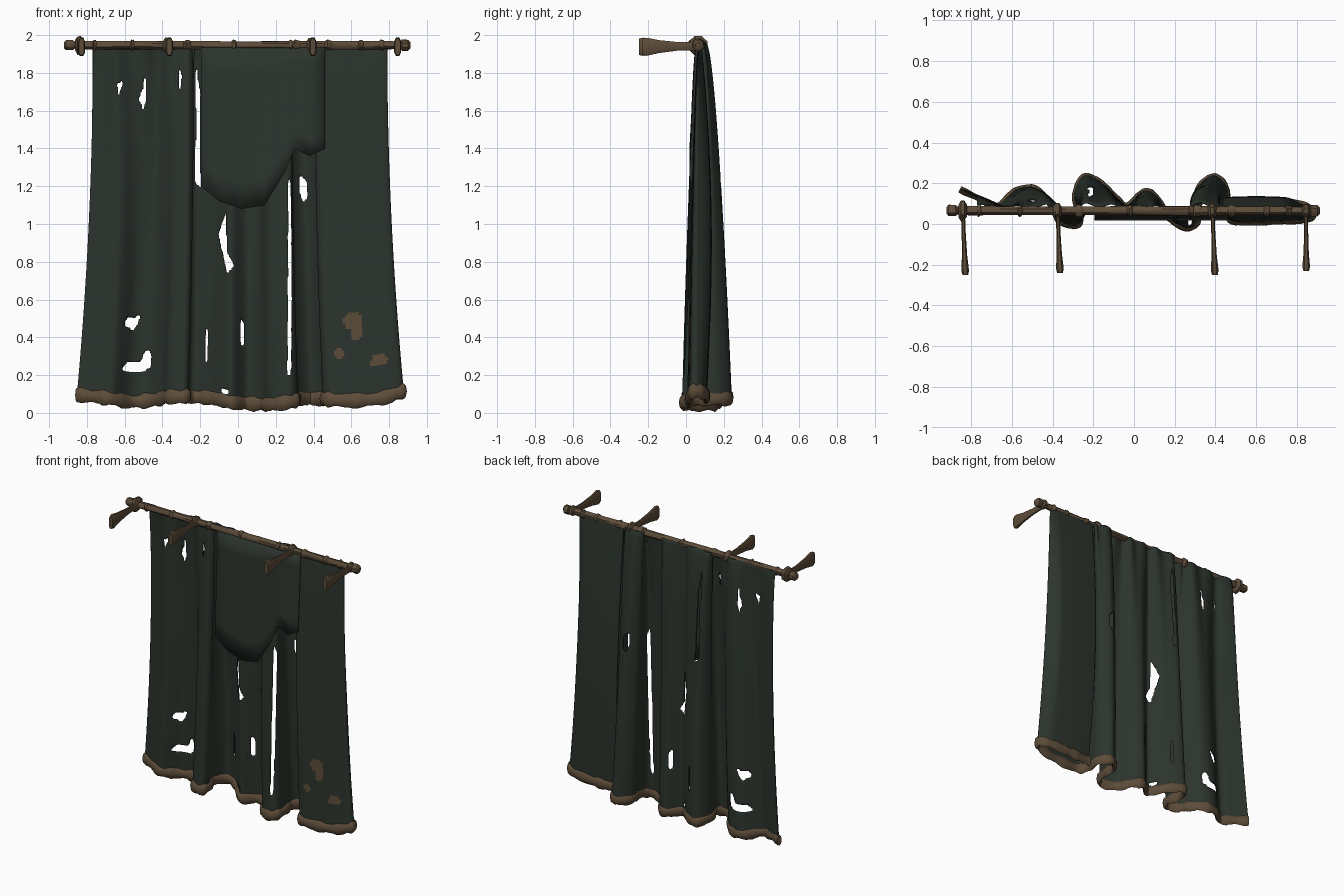
import bpy, bmesh, math, random
from mathutils import Vector

if "Cube" in bpy.data.objects:
    bpy.data.objects.remove(bpy.data.objects["Cube"])
random.seed(4)


def material(name, rgb):
    m = bpy.data.materials.new(name)
    m.diffuse_color = (*rgb, 1)
    m.use_nodes = True
    m.node_tree.nodes["Principled BSDF"].inputs["Base Color"].default_value = m.diffuse_color
    return m


GREEN = material("dark green cloth", (0.025, 0.034, 0.026))
BROWN = material("weathered brown", (0.108, 0.072, 0.041))
ROD_Y, ROD_Z = 0.065, 1.947


def make(name, verts, faces, mats, smooth=None):
    me = bpy.data.meshes.new(name)
    me.from_pydata(verts, [], faces)
    for m in mats:
        me.materials.append(m)
    ob = bpy.data.objects.new(name, me)
    bpy.context.collection.objects.link(ob)
    if smooth:
        bpy.ops.object.select_all(action='DESELECT')
        bpy.context.view_layer.objects.active = ob
        ob.select_set(True)
        bpy.ops.object.shade_smooth_by_angle(angle=math.radians(smooth))
    return ob


def loft(name, rings, mat, smooth=None):
    """Skin a list of equal-length point rings and cap both ends."""
    n = len(rings[0])
    verts = [p for r in rings for p in r]
    faces = [(a * n + i, a * n + (i + 1) % n, (a + 1) * n + (i + 1) % n, (a + 1) * n + i)
             for a in range(len(rings) - 1) for i in range(n)]
    faces += [tuple(range(n))[::-1], tuple(range(len(verts) - n, len(verts)))]
    ob = make(name, verts, faces, [mat], smooth)
    bm = bmesh.new()
    bm.from_mesh(ob.data)
    bmesh.ops.recalc_face_normals(bm, faces=bm.faces)
    bm.to_mesh(ob.data)
    bm.free()
    return ob


def lathe_x(name, profile, mat, sides=8, wobble=0.0):
    rings = []
    for x, r in profile:
        ring = []
        for i in range(sides):
            a = 2 * math.pi * (i + 0.5) / sides
            rr = r * (1 + random.uniform(-wobble, wobble))
            ring.append((x, ROD_Y + rr * math.cos(a), ROD_Z + rr * math.sin(a)))
        rings.append(ring)
    return loft(name, rings, mat, 40)


# Rod with uneven carved surface and swollen tips
lathe_x("rod", [(-0.92, 0.018), (-0.91, 0.03), (-0.875, 0.028), (-0.865, 0.02)]
        + [(-0.8 + 0.2 * i, 0.023) for i in range(9)]
        + [(0.86, 0.02), (0.868, 0.03), (0.9, 0.031), (0.913, 0.016)], BROWN, 8, 0.1)

# Collars and wall brackets that flare toward the wall end
for i, (x, r, wall, lean) in enumerate([(-0.84, 0.052, -0.25, 0.012), (-0.375, 0.04, -0.24, 0.012),
                                        (0.385, 0.04, -0.25, 0.012), (0.845, 0.035, -0.23, 0.0)]):
    lathe_x(f"collar_{i}", [(x - 0.022, r * 0.55), (x - 0.01, r), (x + 0.008, r * 0.95),
                            (x + 0.02, r * 0.55)], BROWN, 8, 0.1)
    rings = []
    for t, w, h in [(0, 0.01, 0.022), (0.35, 0.01, 0.022), (0.7, 0.013, 0.034),
                    (0.93, 0.019, 0.048), (1, 0.014, 0.043)]:
        y, cx = ROD_Y + (wall - ROD_Y) * t, x + lean * t
        rings.append([(cx + a * w, y, 1.942 - 0.004 * t + b * h) for a, b in
                      [(1, .6), (.5, 1), (-.5, 1), (-1, .6), (-1, -.6), (-.5, -1), (.5, -1), (1, -.6)]])
    loft(f"bracket_{i}", rings, BROWN, 40)

# Bottom line of the cloth: x, y, lowest z; the right panel doubles back on itself
HEM = [(-.855, .17, .06), (-.75, .12, .05), (-.67, .09, .04), (-.57, .17, .025), (-.48, .17, .03),
       (-.41, .1, .04), (-.37, .02, .05), (-.29, -.01, .05), (-.26, .04, .06), (-.29, .14, .06),
       (-.24, .235, .05), (-.15, .19, .045), (-.08, .12, .03), (-.03, .09, .02), (.05, .16, .015),
       (.12, .12, .01), (.17, .03, .01), (.26, -.02, .02), (.31, .01, .03), (.318, .09, .04),
       (.315, .17, .04), (.39, .235, .04), (.455, .17, .04), (.45, .07, .04), (.49, .012, .035),
       (.62, .01, .03), (.77, .015, .045), (.86, .025, .075), (.875, .06, .08),
       (.82, .1, .07), (.7, .11, .06), (.58, .11, .055), (.48, .105, .055)]


def hem_point(u):
    """Catmull-Rom through the bottom line, u in 0..1."""
    k = u * (len(HEM) - 1)
    i = min(int(k), len(HEM) - 2)
    t = k - i
    p = [Vector(HEM[max(0, min(len(HEM) - 1, i + d))]) for d in (-1, 0, 1, 2)]
    return 0.5 * (2 * p[1] + (p[2] - p[0]) * t + (2 * p[0] - 5 * p[1] + 4 * p[2] - p[3]) * t * t
                  + (3 * p[1] - p[0] - 3 * p[2] + p[3]) * t ** 3)


def cloth_point(u, t):
    """t = 0 at the rod, 1 at the hem: folds flare out downward."""
    h = hem_point(u)
    s = 0.9 + 0.1 * t ** 2
    f = 0.1 + 0.9 * t ** 0.54
    y = 0.075 + (h.y - 0.075) * f
    if h.x < 0.45:
        y += 0.01 * math.sin(u * 110) * (1 - t) ** 2
    elif u > 0.88:  # back of the right panel puffs out
        y += 0.035 * math.sin(math.pi * t) * min(1, (u - 0.88) / 0.03)
    return Vector((h.x * s, y, 1.96 + (h.z + 0.035 - 1.96) * t))


# Torn openings as seen from the front (x, z)
HOLES = [
    [(-.22, 1.82), (-.205, 1.7), (-.2, 1.2), (-.225, 1.22), (-.22, 1.5)],
    [(-.49, 1.79), (-.485, 1.7), (-.5, 1.6), (-.52, 1.66), (-.5, 1.72)],
    [(-.64, 1.74), (-.605, 1.76), (-.63, 1.69)],
    [(-.315, 1.83), (-.3, 1.78), (-.312, 1.7)],
    [(-.065, 1.06), (-.06, .85), (-.02, .78), (-.06, .74), (-.08, .83), (-.105, .95)],
    [(.268, 1.25), (.287, 1.2), (.287, .5), (.282, .2), (.264, .2), (.266, .7)],
    [(.33, 1.25), (.36, 1.23), (.365, 1.14), (.345, 1.12), (.325, 1.18)],
    [(-.6, .49), (-.52, .51), (-.53, .47), (-.55, .44), (-.6, .47)],
    [(-.61, .23), (-.6, .26), (-.52, .26), (-.49, .32), (-.46, .32), (-.46, .24), (-.53, .22)],
    [(-.172, .5), (-.16, .4), (-.16, .25), (-.174, .27)],
    [(.02, .5), (.035, .45), (.032, .36), (.02, .36)],
    [(-.1, .13), (-.05, .11), (-.07, .09)]]
# Faded patches on the right panel: x, z, half width, half height
PATCHES = [(.61, .485, .052, .045), (.625, .43, .033, .045), (.535, .315, .03, .026),
           (.755, .285, .042, .028), (.72, .262, .025, .018)]


def inside(x, z, poly):
    hit = False
    for (x1, z1), (x2, z2) in zip(poly, poly[1:] + poly[:1]):
        if (z1 > z) != (z2 > z) and x < x1 + (z - z1) * (x2 - x1) / (z2 - z1):
            hit = not hit
    return hit


# Cloth sheet: fine grid with torn cells left out
COLS, ROWS = 320, 130
verts = [cloth_point(i / COLS, j / ROWS) for j in range(ROWS + 1) for i in range(COLS + 1)]
faces, colours = [], []
for j in range(ROWS):
    for i in range(COLS):
        a = j * (COLS + 1) + i
        q = (a, a + COLS + 1, a + COLS + 2, a + 1)
        c = (verts[q[0]] + verts[q[2]]) / 2
        # the long slit at x = 0.27 only opens the front of its fold
        if any(inside(c.x, c.z, h) and (k != 5 or c.y < 0.045) for k, h in enumerate(HOLES)):
            continue
        faces.append(q)
        patch = c.y < 0.06 and any(((c.x - x) / w) ** 2 + ((c.z - z) / h) ** 2 < 1
                                   for x, z, w, h in PATCHES)
        colours.append(0 if patch else 1)
cloth = make("curtain_cloth", verts, faces, [BROWN, GREEN], 50)
for p, m in zip(cloth.data.polygons, colours):
    p.material_index = m
bm = bmesh.new()
bm.from_mesh(cloth.data)
bmesh.ops.delete(bm, geom=[v for v in bm.verts if not v.link_faces], context='VERTS')
# Soften the stepped outlines of the tears and patches
rim = [v for v in bm.verts if v.is_boundary or len({f.material_index for f in v.link_faces}) > 1]
for _ in range(2):
    bmesh.ops.smooth_vert(bm, verts=rim, factor=0.5, use_axis_x=True, use_axis_y=True, use_axis_z=True)
bm.to_mesh(cloth.data)
bm.free()
solid = cloth.modifiers.new("thickness", 'SOLIDIFY')
solid.thickness, solid.offset = 0.006, -1
solid.material_offset = 1  # the back shell stays green

# Flat front layer over the upper middle, torn off at uneven heights
XS = [-.195, -.1, .02, .14, .25, .3, .38, .46]
ENDS = [1.2, 1.12, 1.08, 1.1, 1.28, 1.4, 1.36, 1.4]
verts = [(x, 0.048 - 0.03 * t, 1.95 + (e - 1.95) * t)
         for t in [k / 6 for k in range(7)] for x, e in zip(XS, ENDS)]
n = len(XS)
faces = [(r * n + i, (r + 1) * n + i, (r + 1) * n + i + 1, r * n + i + 1)
         for r in range(6) for i in range(n - 1)]
front = make("front_layer", verts, faces, [GREEN], 50)
front.modifiers.new("thickness", 'SOLIDIFY').thickness = 0.004

# Rolled, lumpy hem following the bottom line
rings, N = [], 190
for k in range(N + 1):
    u = k / N
    c = hem_point(u)
    d = hem_point(min(1, u + 0.004)) - hem_point(max(0, u - 0.004))
    side = Vector((-d.y, d.x, 0)).normalized()
    lump = 1 + 0.13 * math.sin(k * 0.9) + random.uniform(-0.08, 0.08)
    rings.append([c + side * (0.016 * lump * math.cos(a * math.pi / 4))
                  + Vector((0, 0, 0.035 + 0.036 * lump * math.sin(a * math.pi / 4))) for a in range(8)])
loft("hem", rings, BROWN, 40)

# Small knots where the cloth is tied over the rod
for i, x in enumerate([-.76, -.56, -.27, -.02, .28, .31, .48, .65, .76]):
    w = random.uniform(0.012, 0.025)
    lathe_x(f"rod_knot_{i}", [(x - w, 0.02), (x - w * 0.3, 0.03), (x + w * 0.5, 0.028), (x + w, 0.02)],
            BROWN, 8, 0.12)
